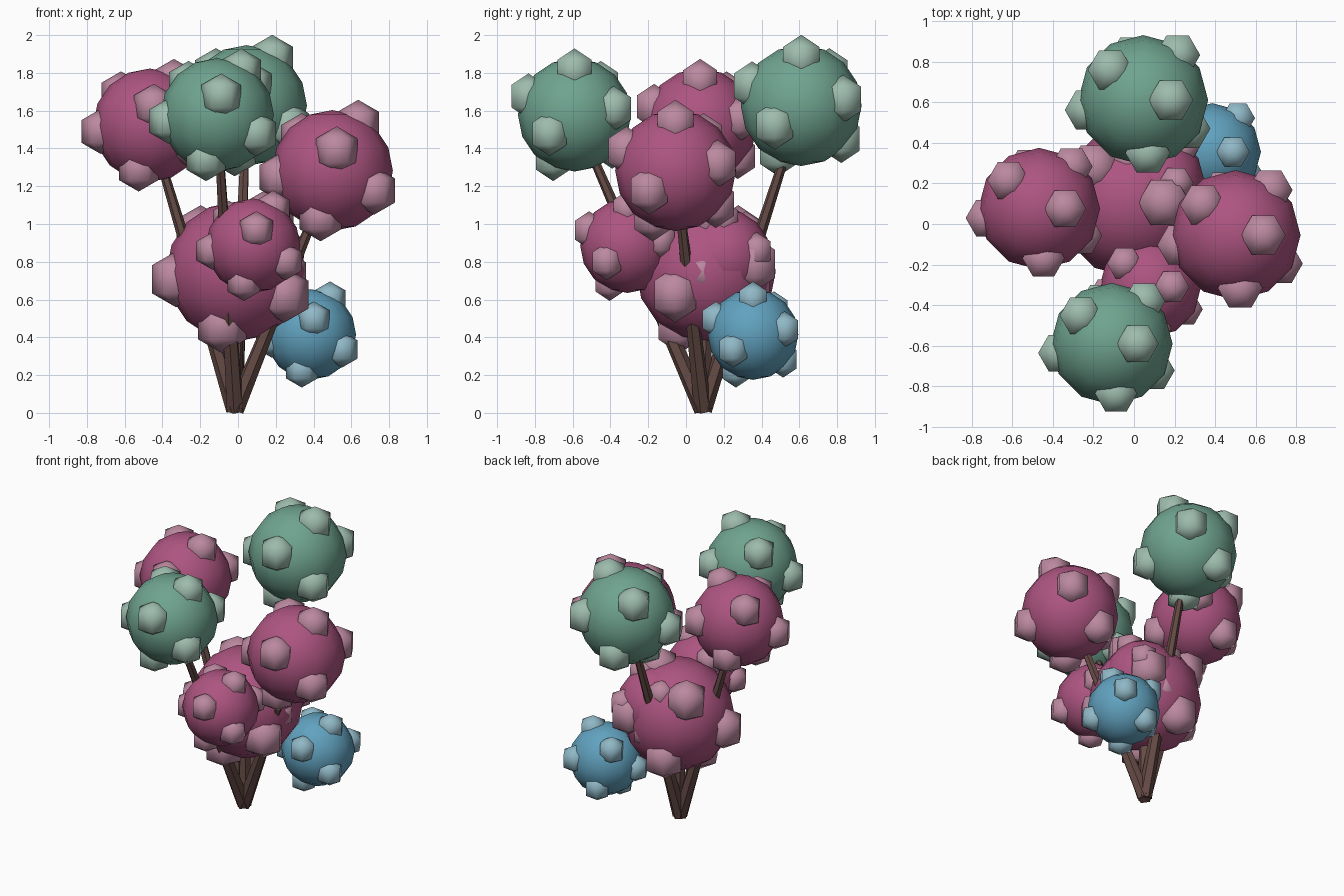
import bpy, math
from mathutils import Vector, Matrix

if "Cube" in bpy.data.objects:
    bpy.data.objects.remove(bpy.data.objects["Cube"])


def material(name, color):
    m = bpy.data.materials.new(name)
    m.diffuse_color = (*color, 1)
    m.use_nodes = True
    m.node_tree.nodes["Principled BSDF"].inputs["Base Color"].default_value = m.diffuse_color
    return m


mats = {
    "magenta": (material("magenta", (0.42, 0.09, 0.22)), material("pale_magenta", (0.50, 0.25, 0.35))),
    "green": (material("green", (0.16, 0.37, 0.28)), material("pale_green", (0.34, 0.50, 0.42))),
    "blue": (material("blue", (0.12, 0.36, 0.52)), material("pale_blue", (0.28, 0.48, 0.57))),
}
bark = material("bark", (0.13, 0.07, 0.06))


def ball(name, center, radius, segments, rings, mat):
    bpy.ops.mesh.primitive_uv_sphere_add(segments=segments, ring_count=rings, radius=radius)
    ob = bpy.context.object
    # turn so that a seam of vertices lies on the x axis
    ob.data.transform(Matrix.Rotation(math.pi / 2, 4, 'Z'))
    ob.location = center
    ob.name = name
    ob.data.materials.append(mat)
    bpy.ops.object.shade_smooth()
    return ob


def foliage(name, center, r, color):
    """Round core with eight knobs spread along a golden-angle spiral."""
    core, knob = mats[color]
    c = Vector(center)
    ball(name, c, r, 12, 8, core)
    golden = math.pi * (3 - math.sqrt(5))
    for i in range(8):
        z = 1 - 2 * (i + 0.5) / 8
        h = math.sqrt(1 - z * z)
        a = golden * i
        d = Vector((h * math.cos(a), h * math.sin(a), z))
        ball(f"{name}_knob_{i}", c + d * r * 0.88, r * 0.4, 6, 3, knob)


def branch(name, start, end, r1, r2):
    s, e = Vector(start), Vector(end)
    bpy.ops.mesh.primitive_cone_add(vertices=6, radius1=r1, radius2=r2, depth=(e - s).length,
                                    location=(s + e) / 2)
    ob = bpy.context.object
    ob.rotation_euler = (e - s).to_track_quat('Z', 'Y').to_euler()
    ob.name = name
    ob.data.materials.append(bark)
    bpy.ops.object.shade_smooth_by_angle()


# Foliage on long stems
tall = {
    "front_foliage": ((-0.11, -0.59, 1.578), 0.30, "green"),
    "back_foliage": ((0.045, 0.61, 1.627), 0.32, "green"),
    "right_foliage": ((0.50, -0.055, 1.283), 0.32, "magenta"),
    "left_foliage": ((-0.467, 0.075, 1.523), 0.30, "magenta"),
}
# Foliage clustered low around the middle
low = {
    "middle_foliage": ((-0.01, 0.105, 0.748), 0.37, "magenta"),
    "small_front_foliage": ((0.08, -0.31, 0.885), 0.25, "magenta"),
    "small_back_foliage": ((0.10, 0.20, 0.83), 0.25, "magenta"),
    "low_foliage": ((0.385, 0.355, 0.415), 0.24, "blue"),
}
for name, (c, r, color) in {**tall, **low}.items():
    foliage(name, c, r, color)

# Tapered stems fanning out from one foot
foot = (-0.015, 0.09, 0.015)
for name, (c, r, color) in tall.items():
    branch(name.replace("foliage", "stem"), foot, c, 0.048, 0.02)
branch("middle_stem", foot, low["middle_foliage"][0], 0.045, 0.035)
